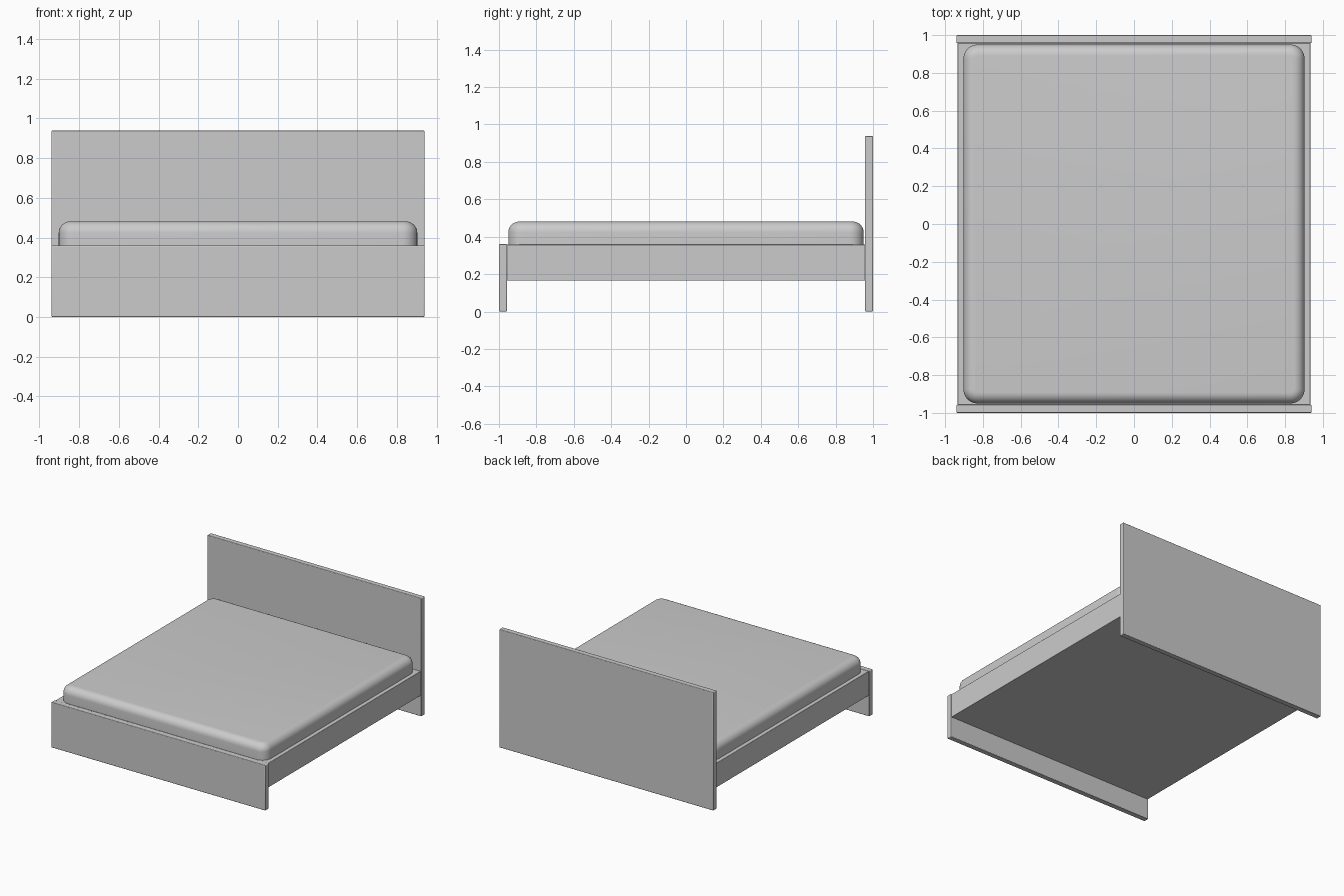
import bpy, bmesh
from mathutils import Vector

if "Cube" in bpy.data.objects:
    bpy.data.objects.remove(bpy.data.objects["Cube"])


def box(name, lo, hi, bevel):
    """Box between two corners with a softly bevelled edge."""
    lo, hi = Vector(lo), Vector(hi)
    bpy.ops.mesh.primitive_cube_add(size=1, location=(lo + hi) / 2)
    ob = bpy.context.object
    ob.name = name
    ob.scale = hi - lo
    bpy.ops.object.transform_apply(location=False, rotation=False, scale=True)
    mod = ob.modifiers.new("edge_softening", 'BEVEL')
    mod.width = bevel
    mod.segments = 3
    bpy.ops.object.shade_smooth_by_angle()
    return ob


# Headboard and footboard panels, standing on the floor
box("headboard", (-0.94, 0.957, 0), (0.94, 1.0, 0.938), 0.005)
box("footboard", (-0.94, -1.0, 0), (0.94, -0.957, 0.36), 0.005)

# Raised bed base between the two panels
box("bed_base", (-0.934, -0.958, 0.165), (0.934, 0.958, 0.358), 0.003)

# Mattress: round the upright corners, then the top rim
bm = bmesh.new()
bmesh.ops.create_cube(bm, size=1)
bmesh.ops.scale(bm, vec=(1.806, 1.9, 0.126), verts=bm.verts)
uprights = [e for e in bm.edges
            if abs(e.verts[0].co.z - e.verts[1].co.z) > 0.1]
bmesh.ops.bevel(bm, geom=uprights, offset=0.075, segments=8,
                profile=0.5, affect='EDGES')
rim = [e for e in bm.edges if all(v.co.z > 0.06 for v in e.verts)]
bmesh.ops.bevel(bm, geom=rim, offset=0.058, segments=8,
                profile=0.5, affect='EDGES')
mesh = bpy.data.meshes.new("mattress")
bm.to_mesh(mesh)
bm.free()
mattress = bpy.data.objects.new("mattress", mesh)
mattress.location = (0, 0, 0.418)
bpy.context.collection.objects.link(mattress)
bpy.ops.object.select_all(action='DESELECT')
mattress.select_set(True)
bpy.context.view_layer.objects.active = mattress
bpy.ops.object.shade_smooth_by_angle()
